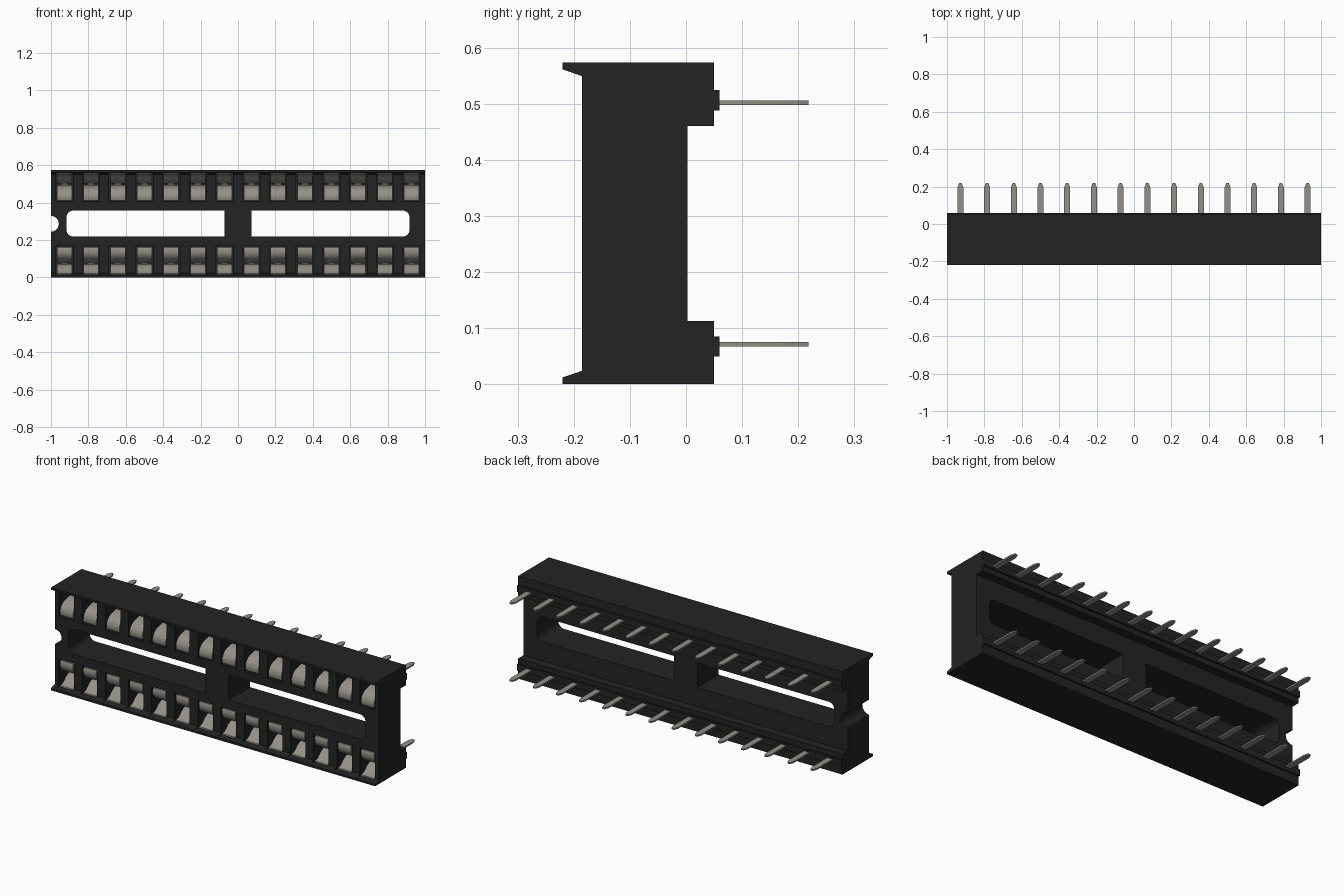
import bpy, bmesh, math
from mathutils import Vector

cube = bpy.data.objects.get("Cube")
if cube:
    bpy.data.objects.remove(cube, do_unlink=True)

H = 0.573          # overall height
PITCH = 0.1428     # contact spacing
COUNT = 14
PIN_Z = 0.071


def material(name, rgb, rough):
    m = bpy.data.materials.new(name)
    m.use_nodes = True
    m.diffuse_color = (*rgb, 1)
    b = m.node_tree.nodes["Principled BSDF"]
    b.inputs["Base Color"].default_value = (*rgb, 1)
    b.inputs["Roughness"].default_value = rough
    return m


black = material("black plastic", (0.017, 0.017, 0.017), 0.6)
metal = material("tinned metal", (0.30, 0.28, 0.245), 0.5)


def prism(bm, points, offset):
    """Extrude a closed 3D outline by an offset vector."""
    face = bm.faces.new([bm.verts.new(p) for p in points])
    ext = bmesh.ops.extrude_face_region(bm, geom=[face])
    bmesh.ops.translate(bm, vec=Vector(offset),
                        verts=[v for v in ext["geom"] if isinstance(v, bmesh.types.BMVert)])


def side_prism(bm, yz, width):
    prism(bm, [(-width / 2, y, z) for y, z in yz], (width, 0, 0))


def front_prism(bm, xz, y0, y1):
    prism(bm, [(x, y0, z) for x, z in xz], (0, y1 - y0, 0))


def to_mesh(bm, name, mat):
    bmesh.ops.recalc_face_normals(bm, faces=bm.faces[:])
    me = bpy.data.meshes.new(name)
    bm.to_mesh(me)
    bm.free()
    me.materials.append(mat)
    return me


def add(name, me):
    ob = bpy.data.objects.new(name, me)
    bpy.context.collection.objects.link(ob)
    return ob


def arc(cx, cz, r, a0, a1, n):
    return [(cx + r * math.cos(math.radians(a0 + (a1 - a0) * i / n)),
             cz + r * math.sin(math.radians(a0 + (a1 - a0) * i / n))) for i in range(n + 1)]


# Housing: lower half of the end profile, mirrored upwards
half = [(0.003, 0.113), (0.05, 0.113), (0.05, 0.085), (0.06, 0.085), (0.06, 0.049),
        (0.05, 0.049), (0.05, 0.0), (-0.22, 0.0), (-0.22, 0.012), (-0.185, 0.024)]
bm = bmesh.new()
side_prism(bm, half + [(y, H - z) for y, z in reversed(half)], 2.0)
housing = add("housing", to_mesh(bm, "housing", black))

# Cutters: two windows, end notch and contact pockets
bm = bmesh.new()
R, X0, X1, Z0, Z1 = 0.035, 0.072, 0.917, 0.219, 0.357
window = [(X0, Z0)] + arc(X1 - R, Z0 + R, R, -90, 0, 6) + arc(X1 - R, Z1 - R, R, 0, 90, 6) + [(X0, Z1)]
for s in (1, -1):
    front_prism(bm, [(s * x, z) for x, z in window], -0.4, 0.4)
front_prism(bm, arc(-1.0, H / 2, 0.042, 0, 345, 23), -0.4, 0.4)
xs = [(i - (COUNT - 1) / 2) * PITCH for i in range(COUNT)]
for x in xs:
    for z0, z1 in ((0.015, 0.168), (H - 0.168, H - 0.015)):
        front_prism(bm, [(x - 0.046, z0), (x + 0.046, z0), (x + 0.046, z1), (x - 0.046, z1)], -0.4, -0.03)
cutter = add("housing_cutter", to_mesh(bm, "housing_cutter", black))
cutter.hide_render = True
mod = housing.modifiers.new("openings", "BOOLEAN")
mod.operation, mod.solver, mod.object = "DIFFERENCE", "EXACT", cutter
bpy.context.view_layer.objects.active = housing
bpy.ops.object.modifier_apply(modifier=mod.name)
bpy.data.objects.remove(cutter, do_unlink=True)

# Contact: curled inner leaf, flared outer leaf and a tapered tail pin
inner = [(-0.03, 0.166), (-0.172, 0.166), (-0.181, 0.161), (-0.185, 0.150), (-0.184, 0.130),
         (-0.177, 0.113), (-0.162, 0.098), (-0.140, 0.088), (-0.110, 0.081), (-0.03, 0.079)]
outer = [(-0.03, 0.016), (-0.185, 0.016), (-0.183, 0.021), (-0.165, 0.026), (-0.150, 0.036),
         (-0.138, 0.050), (-0.118, 0.062), (-0.090, 0.070), (-0.03, 0.071)]
bm = bmesh.new()
side_prism(bm, inner, 0.08)
side_prism(bm, outer, 0.08)
pin = [(-0.016, -0.035), (0.016, -0.035), (0.016, 0.195), (0.007, 0.218), (-0.007, 0.218), (-0.016, 0.195)]
prism(bm, [(x, y, PIN_Z - 0.004) for x, y in pin], (0, 0, 0.008))
contact = to_mesh(bm, "contact", metal)

# Two facing rows; the upper one is turned half a turn about y
contacts = []
for i, x in enumerate(xs):
    low = add(f"lower_contact_{i + 1}", contact)
    low.location = (x, 0, 0)
    up = add(f"upper_contact_{i + 1}", contact)
    up.location = (x, 0, H)
    up.rotation_euler = (0, math.pi, 0)
    contacts += [low, up]

# Smooth the rounded parts, keep edges sharp
bpy.ops.object.select_all(action="DESELECT")
for ob in (housing, contacts[0]):
    ob.select_set(True)
    bpy.context.view_layer.objects.active = ob
bpy.ops.object.shade_smooth_by_angle(angle=math.radians(30))
